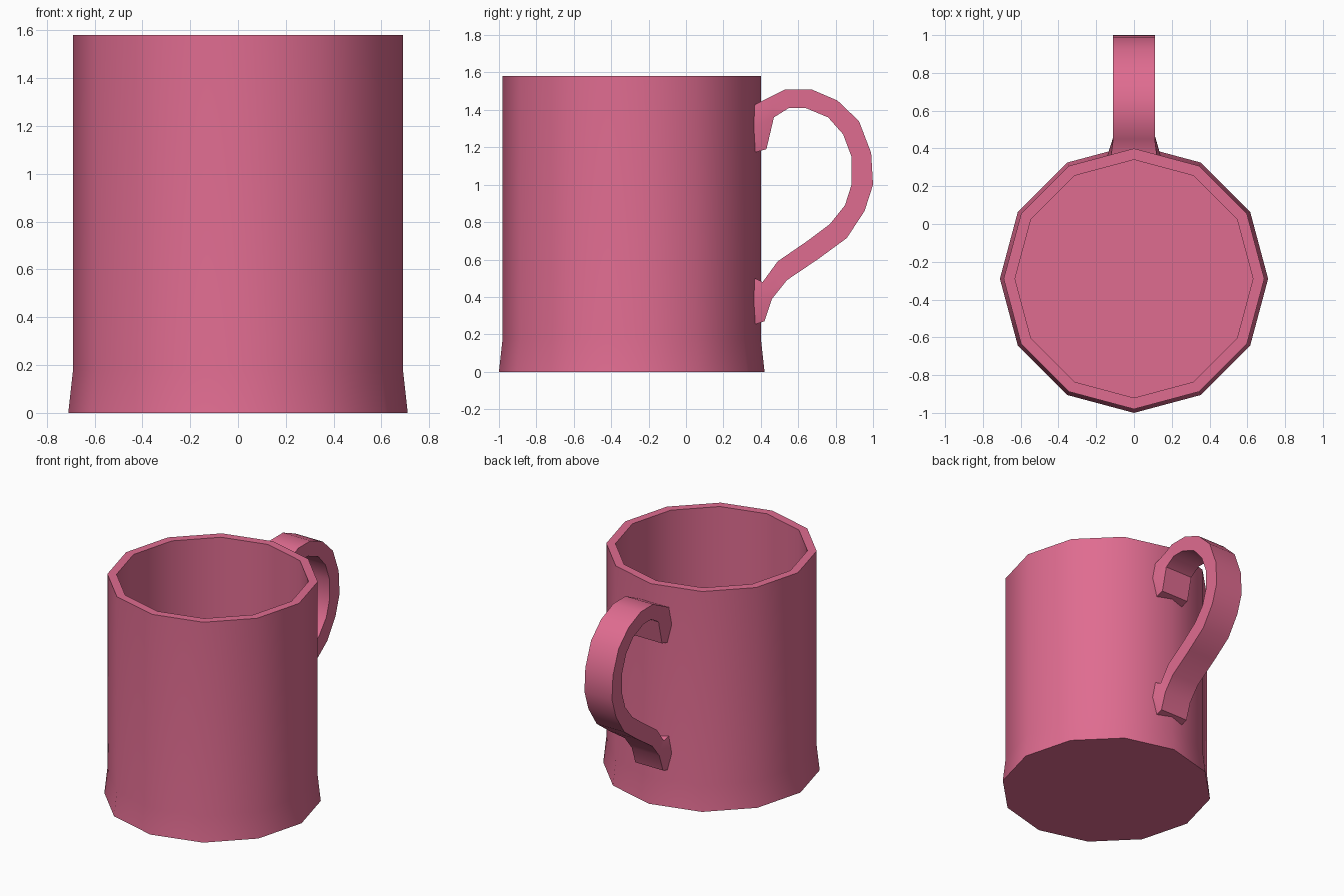
import bpy, bmesh, math

if "Cube" in bpy.data.objects:
    bpy.data.objects.remove(bpy.data.objects["Cube"])

pink = bpy.data.materials.new("pink_glaze")
pink.diffuse_color = (0.74, 0.15, 0.28, 1)
pink.use_nodes = True
pink.node_tree.nodes["Principled BSDF"].inputs["Base Color"].default_value = pink.diffuse_color


def loft(name, rings):
    """Skin a closed solid through equal-length rings of points."""
    bm = bmesh.new()
    loops = [[bm.verts.new(p) for p in ring] for ring in rings]
    n = len(loops[0])
    for a, b in zip(loops, loops[1:]):
        for i in range(n):
            j = (i + 1) % n
            bm.faces.new((a[i], a[j], b[j], b[i]))
    bm.faces.new(loops[0][::-1])
    bm.faces.new(loops[-1])
    bmesh.ops.recalc_face_normals(bm, faces=bm.faces[:])
    mesh = bpy.data.meshes.new(name)
    bm.to_mesh(mesh)
    bm.free()
    mesh.materials.append(pink)
    obj = bpy.data.objects.new(name, mesh)
    bpy.context.collection.objects.link(obj)
    bpy.ops.object.select_all(action='DESELECT')
    obj.select_set(True)
    bpy.context.view_layer.objects.active = obj
    bpy.ops.object.shade_smooth_by_angle(angle=math.radians(40))
    return obj


# Twelve-sided cup: flared foot, straight wall, rim, inner wall and floor
def circle(r, z):
    angles = [math.radians(30 * i) for i in range(12)]
    return [(r * math.cos(a), -0.29 + r * math.sin(a), z) for a in angles]


cup_profile = [(0.71, 0), (0.69, 0.18), (0.69, 1.58), (0.63, 1.58), (0.63, 0.07)]
loft("cup", [circle(r, z) for r, z in cup_profile])


# Handle cross-section: outer, middle and inner (y, z) points mirrored in x
def section(outer, inner, mid=None, widths=(0.11, 0.11, 0.11)):
    if mid is None:
        mid = tuple((a + b) / 2 for a, b in zip(outer, inner))
    half = [(w, *p) for w, p in zip(widths, (outer, mid, inner))]
    return half + [(-x, y, z) for x, y, z in reversed(half)]


flare = (0.12, 0.14, 0.11)

# Flared upper joint
handle = [
    section((0.34, 1.43), (0.36, 1.17), (0.34, 1.31), flare),
    section((0.37, 1.43), (0.43, 1.19), (0.365, 1.31), flare),
    section((0.45, 1.47), (0.47, 1.36)),
]

# Ear-shaped strap
strap = [
    ((0.53, 1.51), (0.55, 1.41)), ((0.67, 1.51), (0.64, 1.41)),
    ((0.81, 1.45), (0.76, 1.36)), ((0.925, 1.34), (0.84, 1.27)),
    ((0.99, 1.17), (0.885, 1.15)), ((1.0, 1.0), (0.885, 1.0)),
    ((0.955, 0.86), (0.85, 0.89)), ((0.86, 0.715), (0.77, 0.79)),
    ((0.71, 0.605), (0.65, 0.70)), ((0.54, 0.49), (0.49, 0.59)),
    ((0.46, 0.39), (0.41, 0.48)),
]
handle += [section(o, i) for o, i in strap]

# Flared lower joint
handle += [
    section((0.42, 0.27), (0.37, 0.50), (0.365, 0.38), flare[::-1]),
    section((0.36, 0.25), (0.34, 0.50), (0.34, 0.38), flare[::-1]),
]
for ring in handle[-2:]:
    for k, w in zip((0, 1, 2, 3, 4, 5), (0.11, 0.14, 0.12, -0.12, -0.14, -0.11)):
        ring[k] = (w, *ring[k][1:])
loft("handle", handle)
